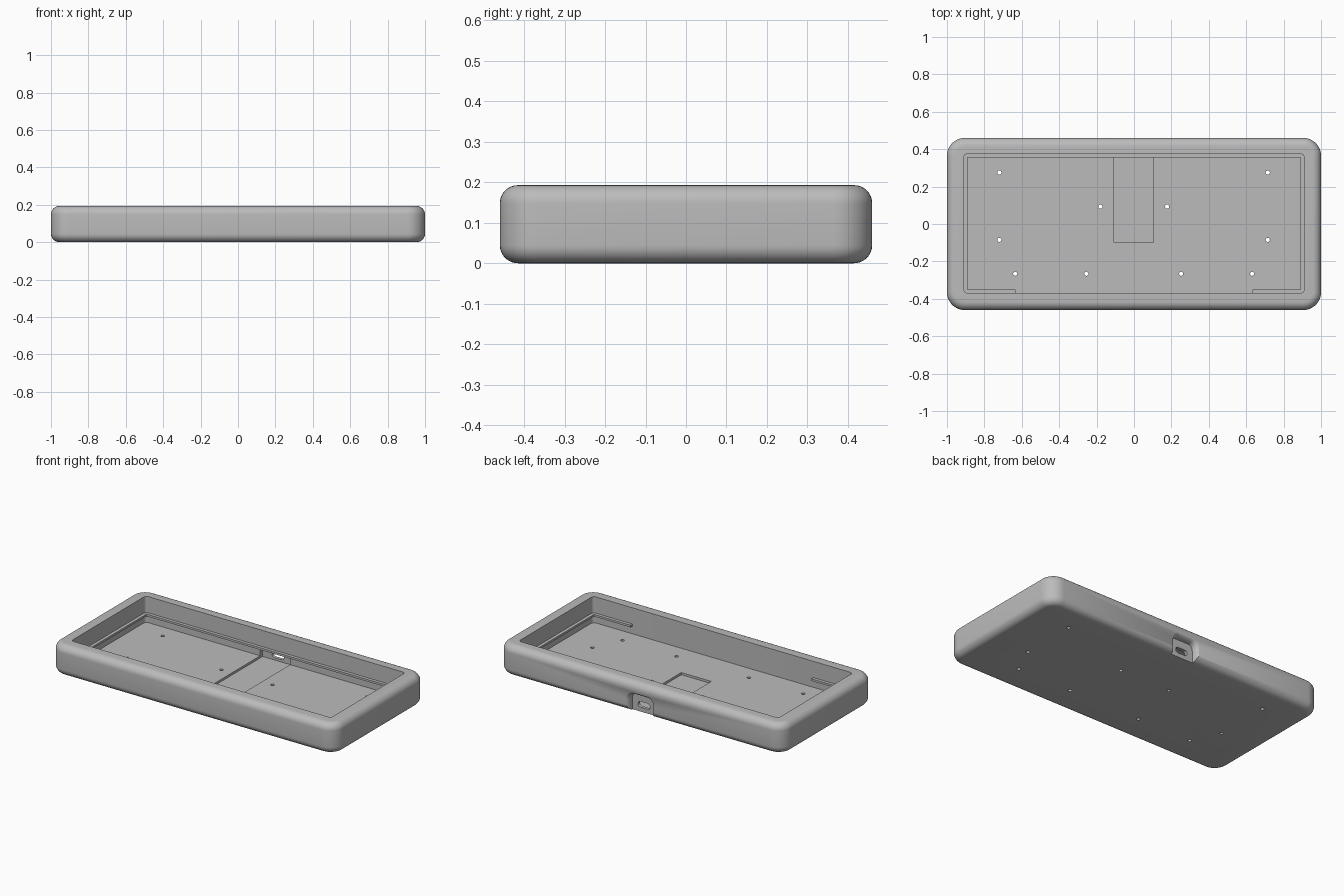
import bpy, bmesh
from math import sin, cos, pi, radians
from mathutils import Matrix

cube = bpy.data.objects.get("Cube")
if cube:
    bpy.data.objects.remove(cube, do_unlink=True)

# Single plastic colour
grey = bpy.data.materials.new("grey_plastic")
grey.use_nodes = True
colour = (0.5, 0.5, 0.5, 1)
grey.diffuse_color = colour
grey.node_tree.nodes["Principled BSDF"].inputs["Base Color"].default_value = colour


def outline(hx, hy, r, steps=10):
    """Rounded rectangle, counter-clockwise."""
    pts = []
    for k, (sx, sy) in enumerate([(1, 1), (-1, 1), (-1, -1), (1, -1)]):
        for i in range(steps + 1):
            a = (k + i / steps) * pi / 2
            pts.append((sx * (hx - r) + r * cos(a), sy * (hy - r) + r * sin(a)))
    return pts


def loft(name, rings, matrix=Matrix()):
    """Closed solid through rounded rectangles (hx, hy, radius, z)."""
    bm = bmesh.new()
    loops = [[bm.verts.new((x, y, z)) for x, y in outline(hx, hy, r)]
             for hx, hy, r, z in rings]
    n = len(loops[0])
    for a, b in zip(loops, loops[1:]):
        for i in range(n):
            j = (i + 1) % n
            bm.faces.new((a[i], a[j], b[j], b[i]))
    bm.faces.new(loops[0][::-1])
    bm.faces.new(loops[-1])
    bmesh.ops.remove_doubles(bm, verts=bm.verts, dist=1e-5)
    bmesh.ops.recalc_face_normals(bm, faces=bm.faces)
    bm.transform(matrix)
    mesh = bpy.data.meshes.new(name)
    bm.to_mesh(mesh)
    bm.free()
    mesh.materials.append(grey)
    obj = bpy.data.objects.new(name, mesh)
    bpy.context.collection.objects.link(obj)
    return obj


def block(name, x0, x1, y0, y1, z0, z1, r=0.001):
    place = Matrix.Translation(((x0 + x1) / 2, (y0 + y1) / 2, 0))
    hx, hy = (x1 - x0) / 2, (y1 - y0) / 2
    return loft(name, [(hx, hy, r, z0), (hx, hy, r, z1)], place)


# Outer shell with filleted top and bottom edges
H, F, R = 0.193, 0.045, 0.095
arc = [i / 8 * pi / 2 for i in range(9)]
profile = [(F * (1 - sin(a)), F * (1 - cos(a))) for a in arc]
profile += [(i, H - z) for i, z in reversed(profile)]
case = loft("case", [(1 - i, 0.46 - i, R - i, z) for i, z in profile])

# Cavity, cable channel in the floor, and connector recess in the back wall
cutters = [
    block("cavity_cutter", -0.91, 0.91, -0.37, 0.375, 0.028, 0.3, 0.02),
    block("channel_cutter", -0.107, 0.103, -0.1, 0.4, 0.014, 0.076),
]

# Screw holes through the floor
holes = [(-0.72, 0.275), (0.715, 0.275), (-0.18, 0.093), (0.177, 0.093),
         (-0.72, -0.085), (0.715, -0.085), (-0.635, -0.266),
         (-0.255, -0.266), (0.252, -0.266), (0.632, -0.266)]
for x, y in holes:
    cutters.append(loft("hole_cutter", [(0.011, 0.011, 0.011, -0.1), (0.011, 0.011, 0.011, 0.1)],
                        Matrix.Translation((x, y, 0))))

# Flared notch and connector slot at the back
upright = Matrix.Rotation(radians(90), 4, "X")
flare = [(0.025 * (1 - cos(a)), 0.42 + 0.042 * sin(a)) for a in arc]
notch = [(0.08 + f, 0.112 + f, 0.035 + f, -y) for f, y in flare]
notch.append((0.105, 0.137, 0.06, -0.6))
cutters.append(loft("notch_cutter", notch, upright))
cutters.append(loft("slot_cutter", [(0.042, 0.018, 0.0175, -0.44), (0.042, 0.018, 0.0175, -0.38)],
                    Matrix.Translation((0, 0, 0.046)) @ upright))

for c in cutters:
    c.hide_render = True
    mod = case.modifiers.new("cut", "BOOLEAN")
    mod.operation, mod.solver, mod.object = "DIFFERENCE", "EXACT", c

# Bake the cuts, then discard the cutters
graph = bpy.context.evaluated_depsgraph_get()
baked = bpy.data.meshes.new_from_object(case.evaluated_get(graph))
case.modifiers.clear()
case.data = baked
for c in cutters:
    bpy.data.objects.remove(c, do_unlink=True)

# Thin support lip around the cavity wall, open along the front middle
Z0, Z1 = 0.077, 0.09
block("back_lip", -0.915, 0.915, 0.355, 0.38, Z0, Z1)
for side, s in (("left", 1), ("right", -1)):
    block(side + "_lip", *sorted((s * 0.89, s * 0.915)), -0.375, 0.38, Z0, Z1)
    block(side + "_front_lip", *sorted((s * 0.633, s * 0.915)), -0.375, -0.35, Z0, Z1)

# Smooth fillets, crisp edges
bpy.ops.object.select_all(action="DESELECT")
case.select_set(True)
bpy.context.view_layer.objects.active = case
bpy.ops.object.shade_smooth_by_angle(angle=radians(30))
